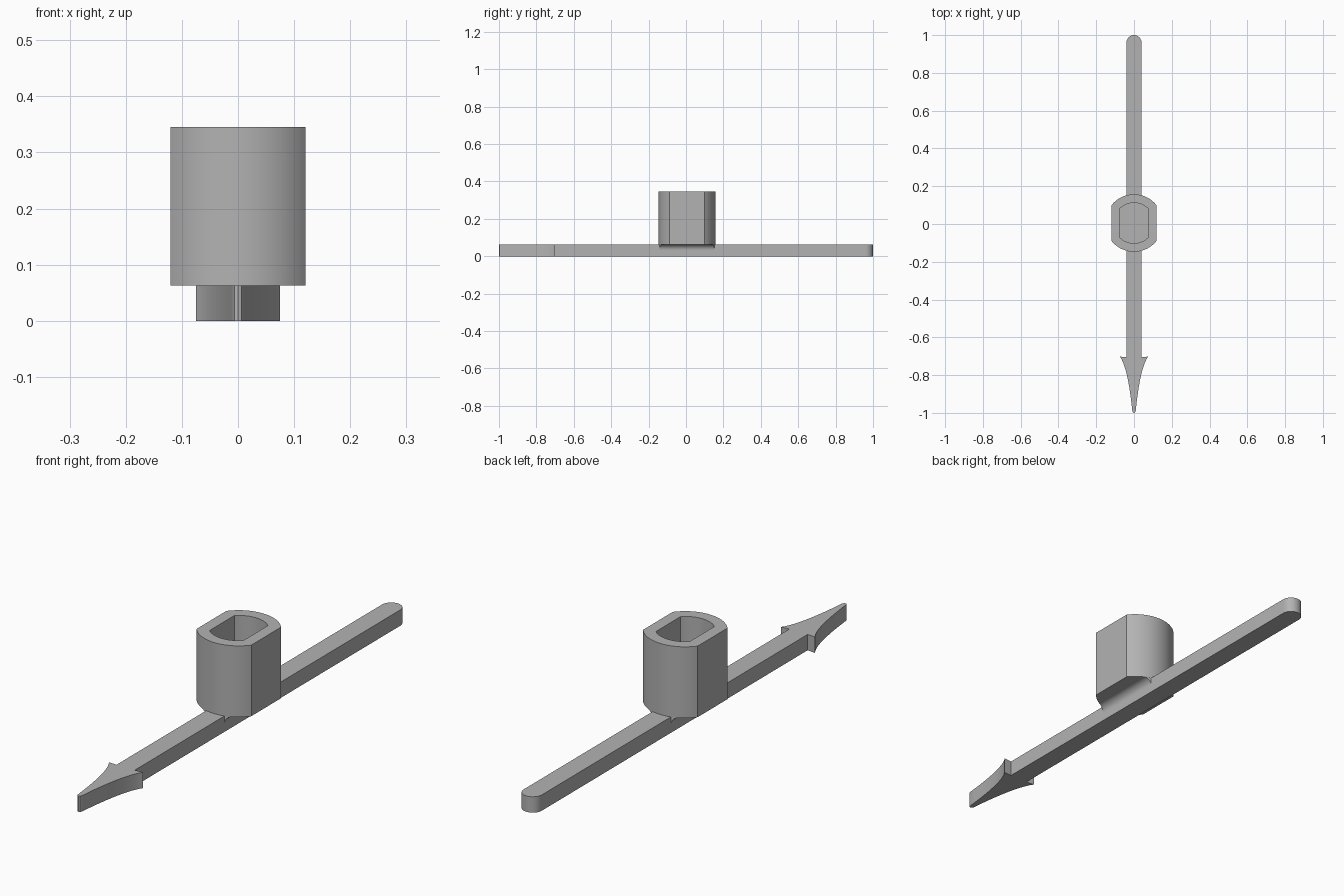
import bpy, bmesh, math

cube = bpy.data.objects.get("Cube")
if cube:
    bpy.data.objects.remove(cube, do_unlink=True)

grey = bpy.data.materials.new("plain grey")
grey.use_nodes = True
COLOUR = (0.45, 0.45, 0.45, 1)
grey.diffuse_color = COLOUR
grey.node_tree.nodes["Principled BSDF"].inputs["Base Color"].default_value = COLOUR

THICK = 0.063      # bar thickness
TOP = 0.345        # socket rim
FLOOR = 0.11       # bottom of the socket recess
BAR = 0.04         # half width of the bar
HUB_Y = 0.005


def finish(name, bm):
    bmesh.ops.recalc_face_normals(bm, faces=bm.faces)
    mesh = bpy.data.meshes.new(name)
    bm.to_mesh(mesh)
    bm.free()
    mesh.materials.append(grey)
    obj = bpy.data.objects.new(name, mesh)
    bpy.context.collection.objects.link(obj)
    bpy.ops.object.select_all(action='DESELECT')
    obj.select_set(True)
    bpy.context.view_layer.objects.active = obj
    bpy.ops.object.shade_smooth_by_angle(angle=math.radians(30))
    return obj


def ring(bm, outline, z):
    return [bm.verts.new((x, y, z)) for x, y in outline]


def bridge(bm, a, b):
    n = len(a)
    for i in range(n):
        j = (i + 1) % n
        bm.faces.new((a[i], a[j], b[j], b[i]))


def flatted_circle(radius, flat, steps=32):
    """Circle with two flats at x = +-flat."""
    half = math.asin(flat / radius)
    arc = [-half + 2 * half * i / steps for i in range(steps + 1)]
    back = [(radius * math.sin(a), HUB_Y + radius * math.cos(a)) for a in arc]
    front = [(-x, 2 * HUB_Y - y) for x, y in back]
    return back + front


# Pointer bar: rounded tail, straight shaft, barbed tip with concave sides
right = [(BAR * math.sin(math.pi / 2 * i / 12),
          1 - BAR + BAR * math.cos(math.pi / 2 * i / 12)) for i in range(13)]
right.append((BAR, -0.705))
p0, p1, p2 = (0.075, -0.702), (0.032, -0.76), (0.009, -0.99)
for i in range(17):
    t = i / 16
    right.append(tuple((1 - t) ** 2 * a + 2 * t * (1 - t) * b + t * t * c
                       for a, b, c in zip(p0, p1, p2)))
right += [(0.006, -0.998), (0, -1)]
outline = right + [(-x, y) for x, y in reversed(right[1:-1])]
bm = bmesh.new()
low, high = ring(bm, outline, 0), ring(bm, outline, THICK)
bridge(bm, low, high)
bm.faces.new(low)
bm.faces.new(high)
finish("pointer_bar", bm)

# Socket: flat-sided cup with a matching recess
bm = bmesh.new()
outer, inner = flatted_circle(0.152, 0.12), flatted_circle(0.107, 0.074)
rings = [ring(bm, outer, THICK), ring(bm, outer, TOP),
         ring(bm, inner, TOP), ring(bm, inner, FLOOR)]
for a, b in zip(rings, rings[1:]):
    bridge(bm, a, b)
bm.faces.new(rings[0])
bm.faces.new(rings[-1])
finish("socket", bm)

# Fillets joining the bar sides to the underside of the socket
R = 0.03
profile = [(BAR, THICK)]
for i in range(11):
    a = math.pi / 2 * i / 10
    profile.append((BAR + R - R * math.cos(a), THICK - R + R * math.sin(a)))
for side, name in ((1, "left_fillet"), (-1, "right_fillet")):
    bm = bmesh.new()
    ends = [[bm.verts.new((side * x, HUB_Y + s * math.sqrt(0.152 ** 2 - x * x), z))
             for x, z in profile] for s in (-1, 1)]
    bridge(bm, *ends)
    for end in ends:
        bm.faces.new(end)
    finish(name, bm)
